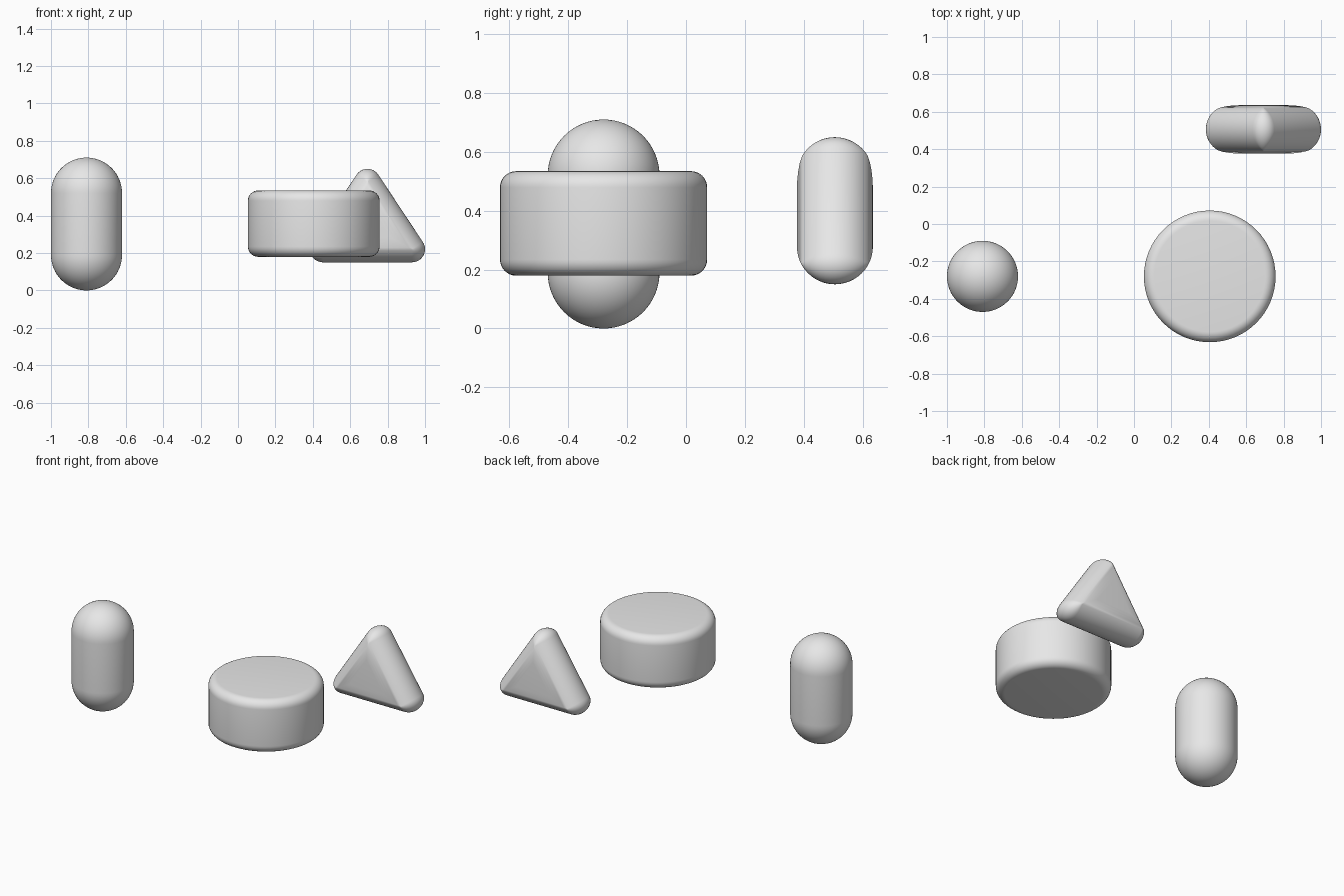
import bpy, bmesh
from math import sin, cos, pi, radians
from mathutils import Vector

cube = bpy.data.objects.get("Cube")
if cube:
    bpy.data.objects.remove(cube)

grey = bpy.data.materials.new("plain_grey")
grey.use_nodes = True
colour = (0.8, 0.8, 0.8, 1)
grey.diffuse_color = colour
grey.node_tree.nodes["Principled BSDF"].inputs["Base Color"].default_value = colour


def finish(name, bm, location):
    """Weld the mesh, add the object and shade it smooth by angle."""
    bmesh.ops.remove_doubles(bm, verts=bm.verts, dist=0.0002)
    bmesh.ops.recalc_face_normals(bm, faces=bm.faces)
    mesh = bpy.data.meshes.new(name)
    bm.to_mesh(mesh)
    bm.free()
    mesh.materials.append(grey)
    obj = bpy.data.objects.new(name, mesh)
    obj.location = location
    bpy.context.collection.objects.link(obj)
    bpy.ops.object.select_all(action='DESELECT')
    obj.select_set(True)
    bpy.context.view_layer.objects.active = obj
    bpy.ops.object.shade_smooth_by_angle(angle=radians(30))


def loft(bm, rings):
    """Join a list of closed rings with quads and cap both ends."""
    loops = [[bm.verts.new(p) for p in ring] for ring in rings]
    for a, b in zip(loops, loops[1:]):
        for i in range(len(a)):
            j = (i + 1) % len(a)
            bm.faces.new((a[i], a[j], b[j], b[i]))
    bm.faces.new(loops[0])
    bm.faces.new(loops[-1])


def rounded_cylinder(name, location, radius, height, fillet, steps, sides=64):
    """Upright cylinder whose rims are quarter-circle fillets."""
    core, half = radius - fillet, height / 2 - fillet
    rings = []
    for side in (-1, 1):
        for k in range(steps + 1):
            t = pi / 2 * k / steps
            t = t if side > 0 else pi / 2 - t
            r = max(core + fillet * cos(t), 0.001)
            z = side * (half + fillet * sin(t))
            rings.append([(r * cos(2 * pi * i / sides), r * sin(2 * pi * i / sides), z)
                          for i in range(sides)])
    bm = bmesh.new()
    loft(bm, rings)
    finish(name, bm, location)


def rounded_wedge(name, location, half_base, height, corner, half_depth, steps=24, arc=10):
    """Triangular prism with rounded corners and fully rounded rims."""
    slant = Vector((half_base, height)).length
    inradius = half_base * height / (half_base + slant)
    lean = Vector((height, half_base)).normalized()
    lean_angle = Vector((1, 0)).angle(lean)
    # Corner centres about the incentre, with the arc each one sweeps
    corners = [
        (half_base, -inradius, -pi / 2, lean_angle),
        (0, height - inradius, lean_angle, pi - lean_angle),
        (-half_base, -inradius, pi - lean_angle, 3 * pi / 2),
    ]
    rings = []
    for k in range(steps + 1):
        t = pi * k / steps
        inset = inradius * (1 - sin(t))
        r = max(corner - inset, 0.0)
        scale = 1 - max(inset - corner, 0.0) / inradius
        ring = []
        for cx, cz, a0, a1 in corners:
            for i in range(arc + 1):
                a = a0 + (a1 - a0) * i / arc
                ring.append((cx * scale + r * cos(a), -half_depth * cos(t), cz * scale + r * sin(a)))
        rings.append(ring)
    bm = bmesh.new()
    loft(bm, rings)
    finish(name, bm, location)


rounded_cylinder("capsule", (-0.81, -0.28, 0.355), 0.19, 0.71, 0.19, steps=16)
rounded_cylinder("rounded_drum", (0.405, -0.28, 0.357), 0.352, 0.355, 0.055, steps=8)
rounded_wedge("rounded_triangle", (0.692, 0.506, 0.348), 0.238, 0.36, 0.07, 0.129)
